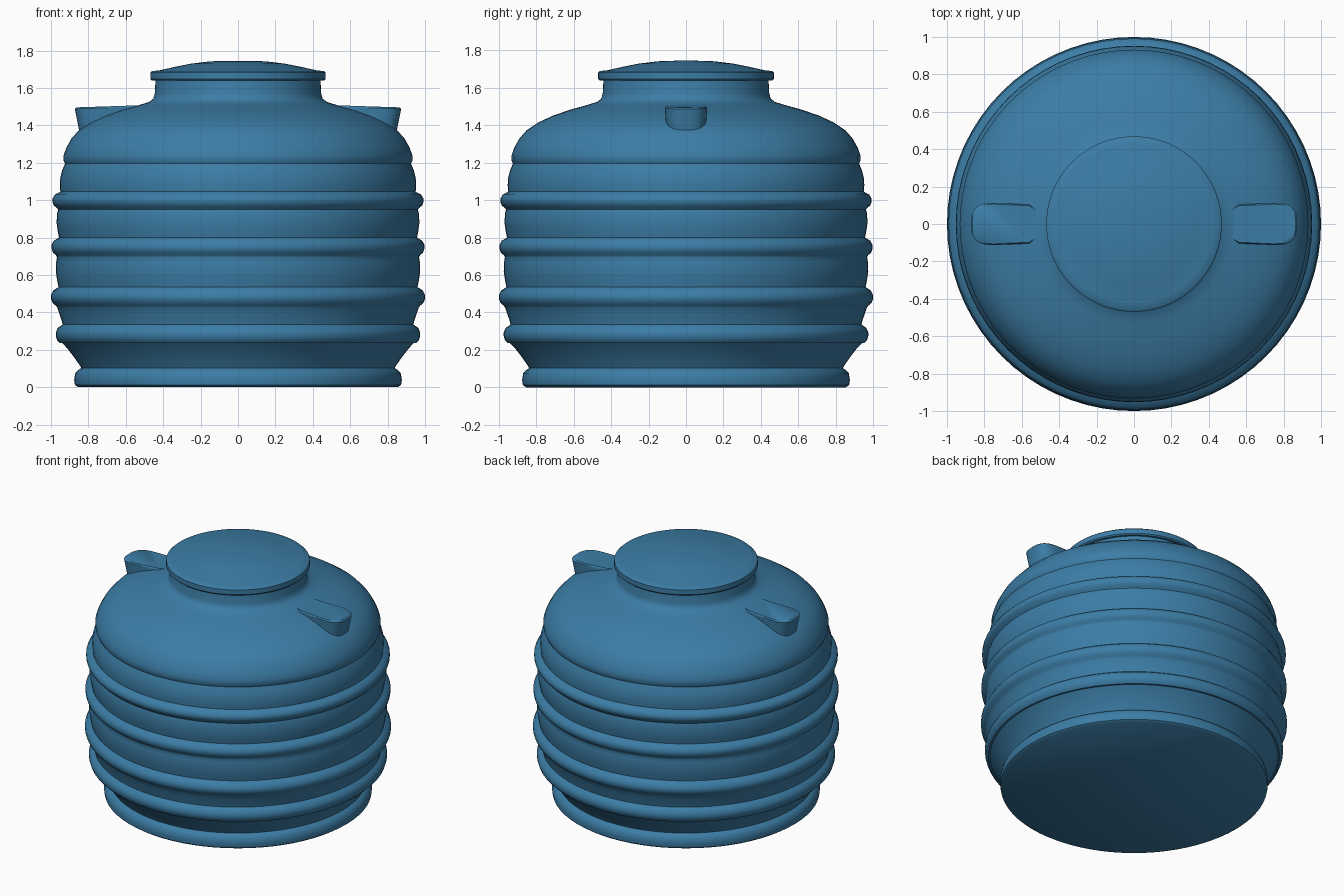
import bpy, bmesh, math

if "Cube" in bpy.data.objects:
    bpy.data.objects.remove(bpy.data.objects["Cube"])

blue = bpy.data.materials.new("tank blue")
blue.diffuse_color = (0.045, 0.205, 0.38, 1)
blue.use_nodes = True
blue.node_tree.nodes["Principled BSDF"].inputs["Base Color"].default_value = blue.diffuse_color

SEG = 72


def finish(name, bm, angle=35):
    bmesh.ops.recalc_face_normals(bm, faces=bm.faces)
    me = bpy.data.meshes.new(name)
    bm.to_mesh(me)
    bm.free()
    ob = bpy.data.objects.new(name, me)
    bpy.context.collection.objects.link(ob)
    me.materials.append(blue)
    bpy.ops.object.select_all(action='DESELECT')
    ob.select_set(True)
    bpy.context.view_layer.objects.active = ob
    bpy.ops.object.shade_smooth_by_angle(angle=math.radians(angle))
    return ob


def loft(name, rings, angle=35):
    """Skin closed rings of points and cap both ends."""
    bm = bmesh.new()
    vr = [[bm.verts.new(p) for p in ring] for ring in rings]
    n = len(vr[0])
    for a, b in zip(vr, vr[1:]):
        for i in range(n):
            j = (i + 1) % n
            bm.faces.new((a[i], a[j], b[j], b[i]))
    bm.faces.new(vr[0])
    bm.faces.new(vr[-1])
    return finish(name, bm, angle)


def lathe(name, profile, angle=35):
    turn = [2 * math.pi * i / SEG for i in range(SEG)]
    return loft(name, [[(r * math.cos(t), r * math.sin(t), z) for t in turn]
                       for r, z in profile], angle)


# Tank body: foot, four ribs, domed shoulder and neck
foot = [(0.855, 0), (0.872, 0.012), (0.876, 0.04), (0.87, 0.075), (0.855, 0.092),
        (0.838, 0.102), (0.845, 0.115), (0.88, 0.165), (0.915, 0.21), (0.94, 0.236)]


def rib(z0, z1, r_low, r_mid, r_high):
    h = z1 - z0
    return [(r_low, z0), (r_low + (r_mid - r_low) * 0.7, z0 + h * 0.16),
            (r_mid, z0 + h * 0.38), (r_mid, z0 + h * 0.58),
            (r_high + (r_mid - r_high) * 0.7, z0 + h * 0.82), (r_high, z1)]


ribs = (rib(0.236, 0.335, 0.952, 0.974, 0.938) + [(0.944, 0.36), (0.958, 0.4), (0.966, 0.425)]
        + rib(0.435, 0.535, 0.973, 1.0, 0.96) + [(0.967, 0.57), (0.974, 0.62), (0.972, 0.67), (0.968, 0.695)]
        + rib(0.705, 0.80, 0.973, 0.997, 0.957) + [(0.965, 0.84), (0.97, 0.88), (0.967, 0.93), (0.962, 0.95)]
        + rib(0.958, 1.045, 0.968, 0.992, 0.95))
shoulder = [(0.953, 1.08), (0.95, 1.12), (0.94, 1.16), (0.925, 1.195), (0.932, 1.21),
            (0.932, 1.24), (0.918, 1.28), (0.89, 1.33), (0.85, 1.375), (0.79, 1.415),
            (0.71, 1.452), (0.62, 1.483), (0.53, 1.508), (0.475, 1.525),
            (0.453, 1.542), (0.445, 1.57), (0.44, 1.66)]
lathe("tank_body", foot + ribs + shoulder, 40)

# Lid with a rolled rim and a shallow dome
lathe("lid", [(0.43, 1.645), (0.462, 1.64), (0.469, 1.648), (0.469, 1.682), (0.46, 1.69),
              (0.42, 1.694), (0.34, 1.712), (0.25, 1.73), (0.15, 1.742), (0.06, 1.745),
              (0.01, 1.745)], 40)


# Shoulder lugs: rounded blocks flaring upward, sunk into the shoulder
def lug_ring(side, x_out, half, z_out, z_in):
    x_in, pts = 0.5, []
    for i in range(25):
        t = -math.pi / 2 + math.pi * i / 24
        c, s = math.cos(t), math.sin(t)
        x = x_out - 0.12 + 0.12 * c ** 0.75 if c > 1e-6 else x_out - 0.12
        y = half * math.copysign(abs(s) ** 0.75, s)
        pts.append((x, y))
    pts += [(x_in + 0.06, half * 0.92), (x_in, half * 0.55),
            (x_in, -half * 0.55), (x_in + 0.06, -half * 0.92)]
    return [(side * x, y, z_in + (z_out - z_in) * (x - x_in) / (x_out - x_in)) for x, y in pts]


for side, label in ((-1, "left"), (1, "right")):
    loft(label + "_lug", [lug_ring(side, 0.835, 0.10, 1.30, 1.30),
                          lug_ring(side, 0.87, 0.112, 1.475, 1.485),
                          lug_ring(side, 0.873, 0.113, 1.488, 1.50),
                          lug_ring(side, 0.865, 0.106, 1.496, 1.508)], 40)
